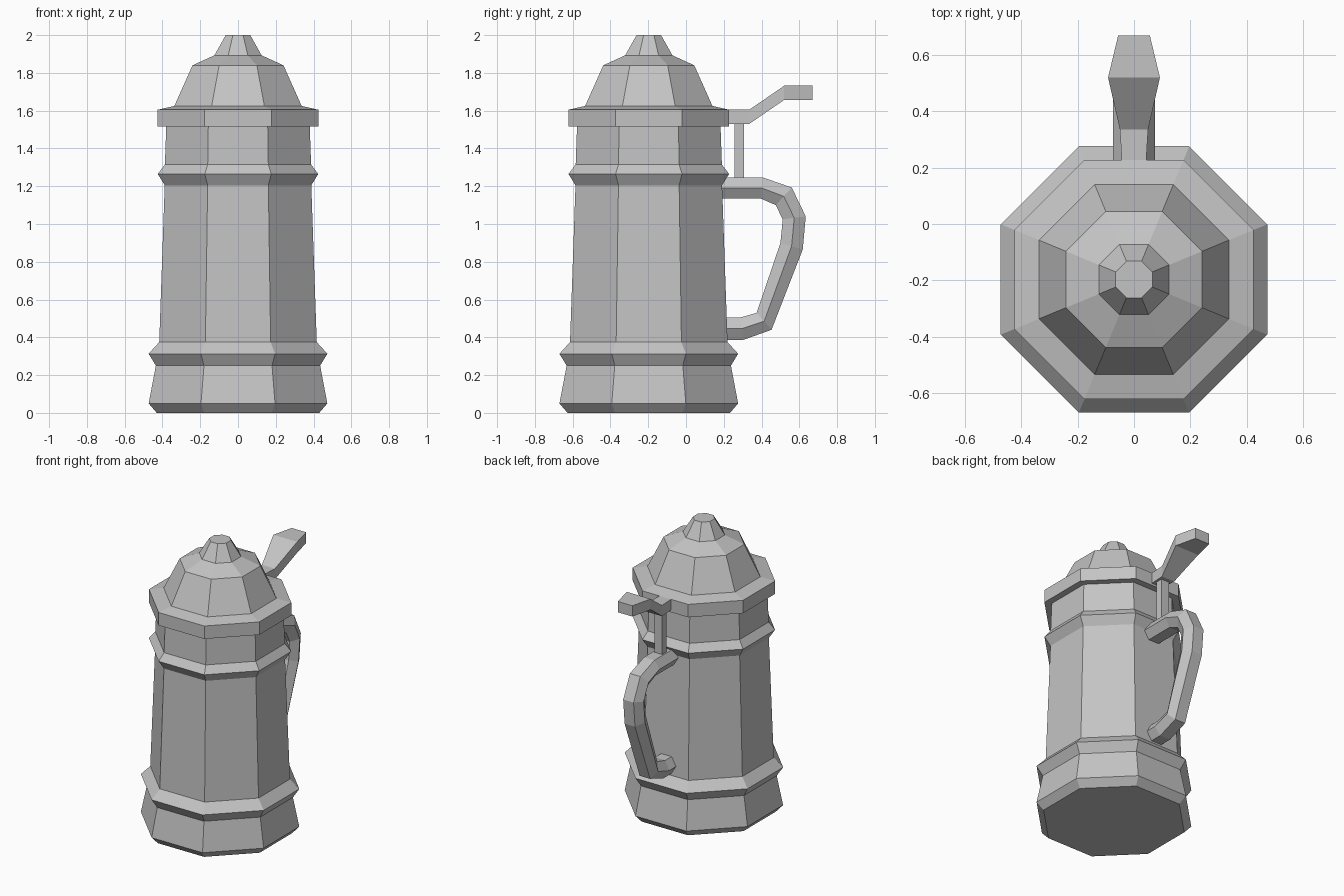
import bpy
import bmesh
from math import cos, sin, pi

cube = bpy.data.objects.get("Cube")
if cube:
    bpy.data.objects.remove(cube, do_unlink=True)

pewter = bpy.data.materials.new("pewter grey")
pewter.use_nodes = True
GREY = (0.55, 0.55, 0.55, 1)
pewter.diffuse_color = GREY
pewter.node_tree.nodes["Principled BSDF"].inputs["Base Color"].default_value = GREY

SIDES = 8
AXIS_Y = -0.197  # the vessel sits forward of the handle


def loft(name, rings):
    """Skin a list of equal point rings into a closed, flat-shaded solid."""
    bm = bmesh.new()
    loops = [[bm.verts.new(p) for p in ring] for ring in rings]
    n = len(loops[0])
    for a, b in zip(loops, loops[1:]):
        for i in range(n):
            j = (i + 1) % n
            bm.faces.new((a[i], a[j], b[j], b[i]))
    bm.faces.new(loops[0][::-1])
    bm.faces.new(loops[-1])
    bmesh.ops.recalc_face_normals(bm, faces=bm.faces)
    mesh = bpy.data.meshes.new(name)
    bm.to_mesh(mesh)
    bm.free()
    mesh.materials.append(pewter)
    obj = bpy.data.objects.new(name, mesh)
    bpy.context.collection.objects.link(obj)
    return obj


def octagon(flat, z):
    """Octagon ring with a flat towards the front, sized centre to flat."""
    r = flat / cos(pi / SIDES)
    angles = [(i + 0.5) * 2 * pi / SIDES for i in range(SIDES)]
    return [(r * cos(a), AXIS_Y + r * sin(a), z) for a in angles]


def turned(name, profile):
    return loft(name, [octagon(flat, z) for flat, z in profile])


# Vessel with flared foot and two raised bands
turned("body", [(0.43, 0), (0.473, 0.05), (0.435, 0.25), (0.473, 0.313),
                (0.417, 0.375), (0.388, 1.205), (0.425, 1.265),
                (0.387, 1.315), (0.379, 1.54)])

# Lid: rim band, faceted dome, and tapered knob
turned("lid", [(0.425, 1.515), (0.425, 1.605), (0.337, 1.625),
               (0.241, 1.84), (0.125, 1.893)])
turned("lid_knob", [(0.125, 1.893), (0.065, 2.0)])

# Handle: six-sided section swept between its outer and inner outlines
outer = [(0.17, 1.247), (0.405, 1.247), (0.56, 1.193), (0.634, 1.04),
         (0.618, 0.865), (0.453, 0.44), (0.305, 0.387), (0.2, 0.387)]
inner = [(0.17, 1.135), (0.395, 1.135), (0.475, 1.1), (0.512, 1.025),
         (0.5, 0.9), (0.374, 0.53), (0.284, 0.504), (0.2, 0.504)]
rings = []
for (oy, oz), (iy, iz) in zip(outer, inner):
    my, mz = (oy + iy) / 2, (oz + iz) / 2
    rings.append([(-0.04, oy, oz), (0.04, oy, oz), (0.075, my, mz),
                  (0.04, iy, iz), (-0.04, iy, iz), (-0.075, my, mz)])
loft("handle", rings)

# Thumb lever: half width, y, top height
THICK = 0.075
lever = [(0.042, 0.2, 1.605), (0.05, 0.335, 1.605),
         (0.092, 0.52, 1.732), (0.056, 0.67, 1.732)]
loft("thumb_lever", [[(-w, y, z), (w, y, z), (w, y, z - THICK), (-w, y, z - THICK)]
                     for w, y, z in lever])

# Hinge post between handle and lever
loft("hinge_post", [[(-0.03, 0.258, z), (0.03, 0.258, z), (0.03, 0.306, z), (-0.03, 0.306, z)]
                    for z in (1.22, 1.55)])
